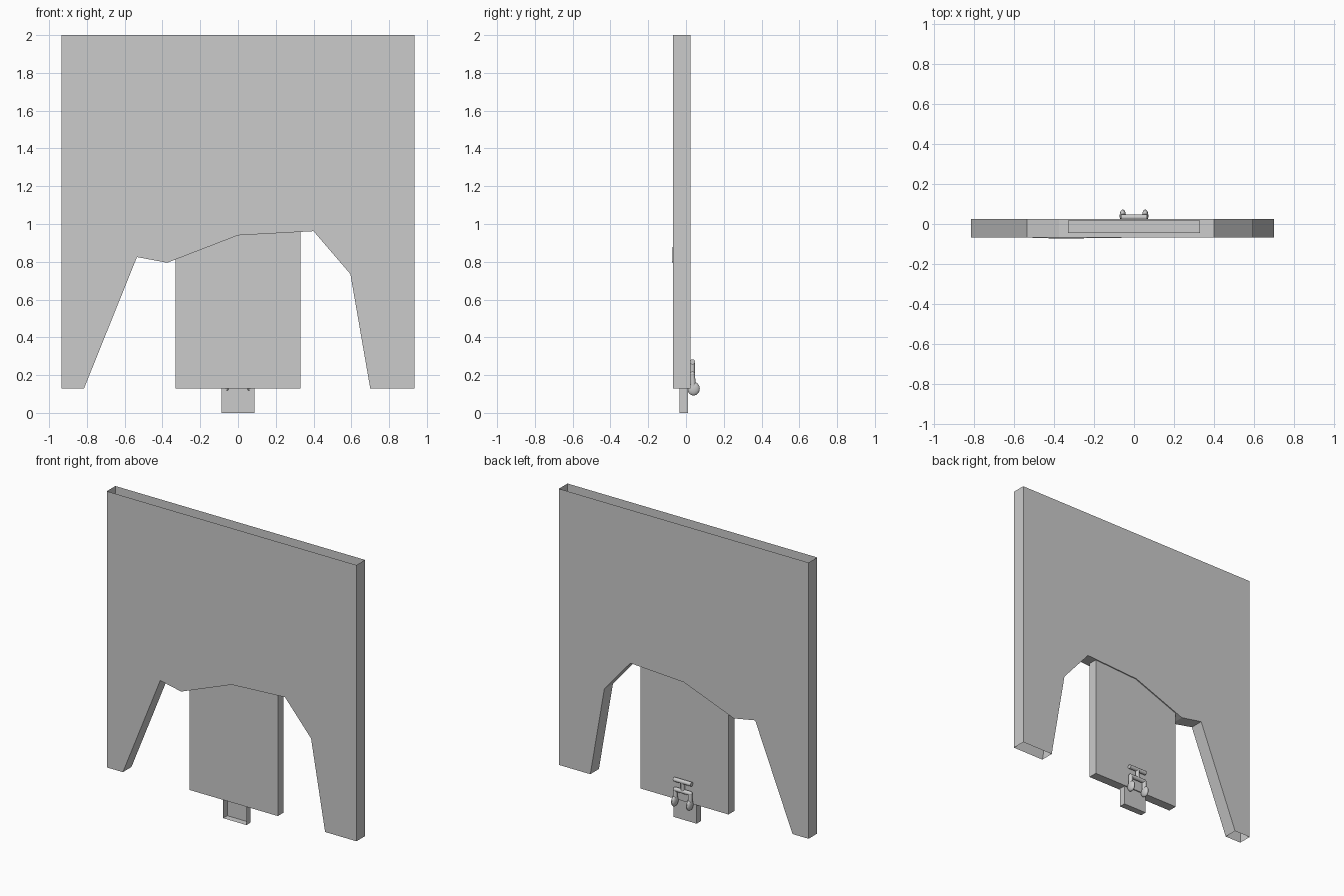
import bpy, bmesh
from mathutils import Vector

if "Cube" in bpy.data.objects:
    bpy.data.objects.remove(bpy.data.objects["Cube"])


def finish(name, bm, smooth=False):
    bmesh.ops.recalc_face_normals(bm, faces=bm.faces)
    me = bpy.data.meshes.new(name)
    bm.to_mesh(me)
    bm.free()
    ob = bpy.data.objects.new(name, me)
    bpy.context.collection.objects.link(ob)
    if smooth:
        bpy.ops.object.select_all(action='DESELECT')
        ob.select_set(True)
        bpy.context.view_layer.objects.active = ob
        bpy.ops.object.shade_smooth_by_angle(angle=0.7)
    return ob


def box(name, lo, hi, open_front=False):
    lo, hi = Vector(lo), Vector(hi)
    bm = bmesh.new()
    bmesh.ops.create_cube(bm, size=1)
    for v in bm.verts:
        v.co = (lo + hi) / 2 + v.co * (hi - lo)
    if open_front:
        bm.normal_update()
        bmesh.ops.delete(bm, geom=[f for f in bm.faces if f.normal.y < -0.9],
                         context='FACES')
    return finish(name, bm)


def rod(name, a, b, r1, r2):
    a, b = Vector(a), Vector(b)
    bm = bmesh.new()
    bmesh.ops.create_cone(bm, cap_ends=True, segments=12, radius1=r1,
                          radius2=r2, depth=(b - a).length)
    q = (b - a).to_track_quat('Z', 'Y')
    for v in bm.verts:
        v.co = q @ v.co + (a + b) / 2
    return finish(name, bm, True)


def ball(name, centre, radii):
    bm = bmesh.new()
    bmesh.ops.create_uvsphere(bm, u_segments=14, v_segments=10, radius=1)
    for v in bm.verts:
        v.co = Vector(c + r * p for c, r, p in zip(centre, radii, v.co))
    return finish(name, bm, True)


# Wall shell with ragged arch, open along the top and under both legs
profile = [(-.935, 2), (-.935, .13), (-.815, .13), (-.535, .825), (-.375, .795),
           (0, .94), (.4, .962), (.595, .735), (.7, .13), (.935, .13), (.935, 2)]
bm = bmesh.new()
front = [bm.verts.new((x, -.068, z)) for x, z in profile]
back = [bm.verts.new((x, .024, z)) for x, z in profile]
front[4].co.y -= .005   # slight bulge beside the arch
bm.faces.new(front)
bm.faces.new(back[::-1])
n = len(profile)
for i in range(n):
    j = (i + 1) % n
    if i not in (1, 8, n - 1):
        bm.faces.new((front[i], front[j], back[j], back[i]))
finish("wall_shell", bm)

# Hanging door panel and the hollow tab beneath it
box("door_panel", (-.33, -.045, .13), (.33, .017, 1.0))
box("door_tab", (-.087, -.034, 0), (.087, .01, .13), open_front=True)

# Latch on the back: top bar, stem, crossbar and two drop-shaped pulls
rod("latch_top_bar", (-.066, .034, .27), (.066, .034, .27), .014, .014)
rod("latch_stem", (0, .034, .27), (0, .034, .205), .013, .013)
rod("latch_crossbar", (-.055, .034, .205), (.055, .034, .205), .014, .014)
for side, s in (("left", -1), ("right", 1)):
    x = s * .056
    ball(f"latch_shoulder_{side}", (x, .034, .205), (.014, .014, .014))
    rod(f"latch_arm_{side}", (x, .034, .205), (x, .037, .13), .013, .016)
    ball(f"latch_pull_{side}", (x, .04, .128), (.016, .033, .036))
